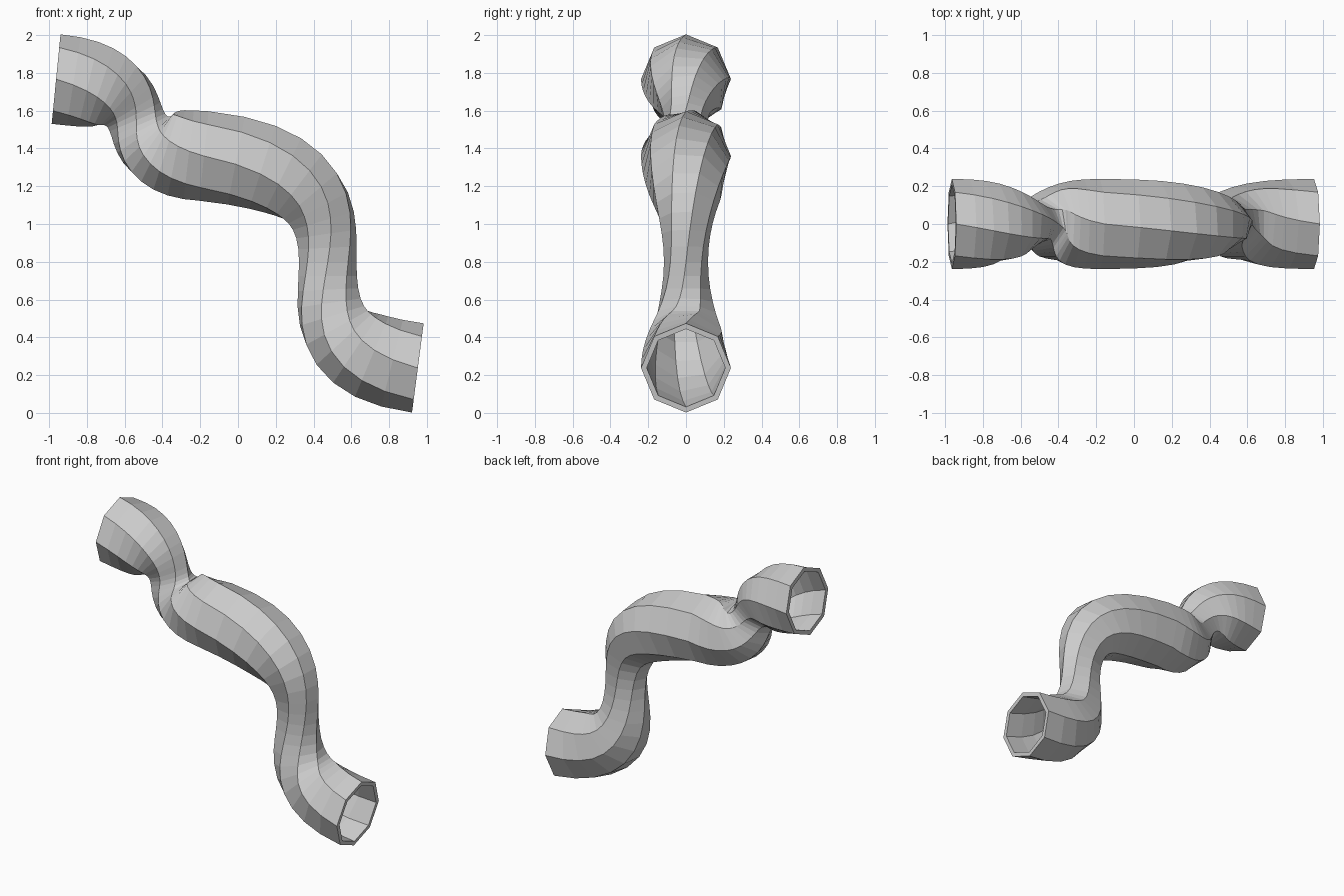
import bpy, bmesh, math
from mathutils import Vector

if "Cube" in bpy.data.objects:
    bpy.data.objects.remove(bpy.data.objects["Cube"])

SIDES, STEPS = 8, 20
RADIUS, WALL = 0.238, 0.03

# two S-bends in the x-z plane, as Bezier control points
BENDS = [
    [(-0.963, 1.767), (-0.285, 1.70), (-0.77, 1.39), (-0.18, 1.36)],
    [(-0.18, 1.36), (1.07, 1.23), (-0.06, 0.37), (0.952, 0.238)],
]


def bezier(points, t):
    p0, p1, p2, p3 = [Vector(p) for p in points]
    u = 1 - t
    pos = p0 * u**3 + p1 * 3*u*u*t + p2 * 3*u*t*t + p3 * t**3
    tangent = (p1 - p0) * u*u + (p2 - p1) * 2*u*t + (p3 - p2) * t*t
    return pos, tangent.normalized()


def ring(bend, t, inset):
    """Octagon across the path: a quarter turn and a pinched waist per bend."""
    c, d = bezier(BENDS[bend], t)
    n = Vector((-d.y, d.x))
    pinch = max(0, math.sin(math.pi * t)) ** 2.4
    r_plane = RADIUS * (1 - 0.36 * pinch) - inset
    r_depth = RADIUS * (1 - 0.51 * pinch) - inset
    pts = []
    for k in range(SIDES):
        a = 2 * math.pi * k / SIDES + math.pi / 2 * (bend + t)
        p = c + n * (r_plane * math.cos(a))
        pts.append((p.x, -r_depth * math.sin(a), p.y))
    return pts


# outer wall forward, inner wall back, joined at the open ends
stations = [(0, i / STEPS) for i in range(STEPS)]
stations += [(1, i / STEPS) for i in range(STEPS + 1)]
loops = [ring(b, t, 0) for b, t in stations]
loops += [ring(b, t, WALL) for b, t in reversed(stations)]

bm = bmesh.new()
rings = [[bm.verts.new(p) for p in loop] for loop in loops]
for i, a in enumerate(rings):
    b = rings[(i + 1) % len(rings)]
    for k in range(SIDES):
        m = (k + 1) % SIDES
        bm.faces.new((a[k], a[m], b[m], b[k]))
bmesh.ops.recalc_face_normals(bm, faces=bm.faces)

mesh = bpy.data.meshes.new("twisted_pipe")
bm.to_mesh(mesh)
bm.free()
bpy.context.collection.objects.link(bpy.data.objects.new("twisted_pipe", mesh))
